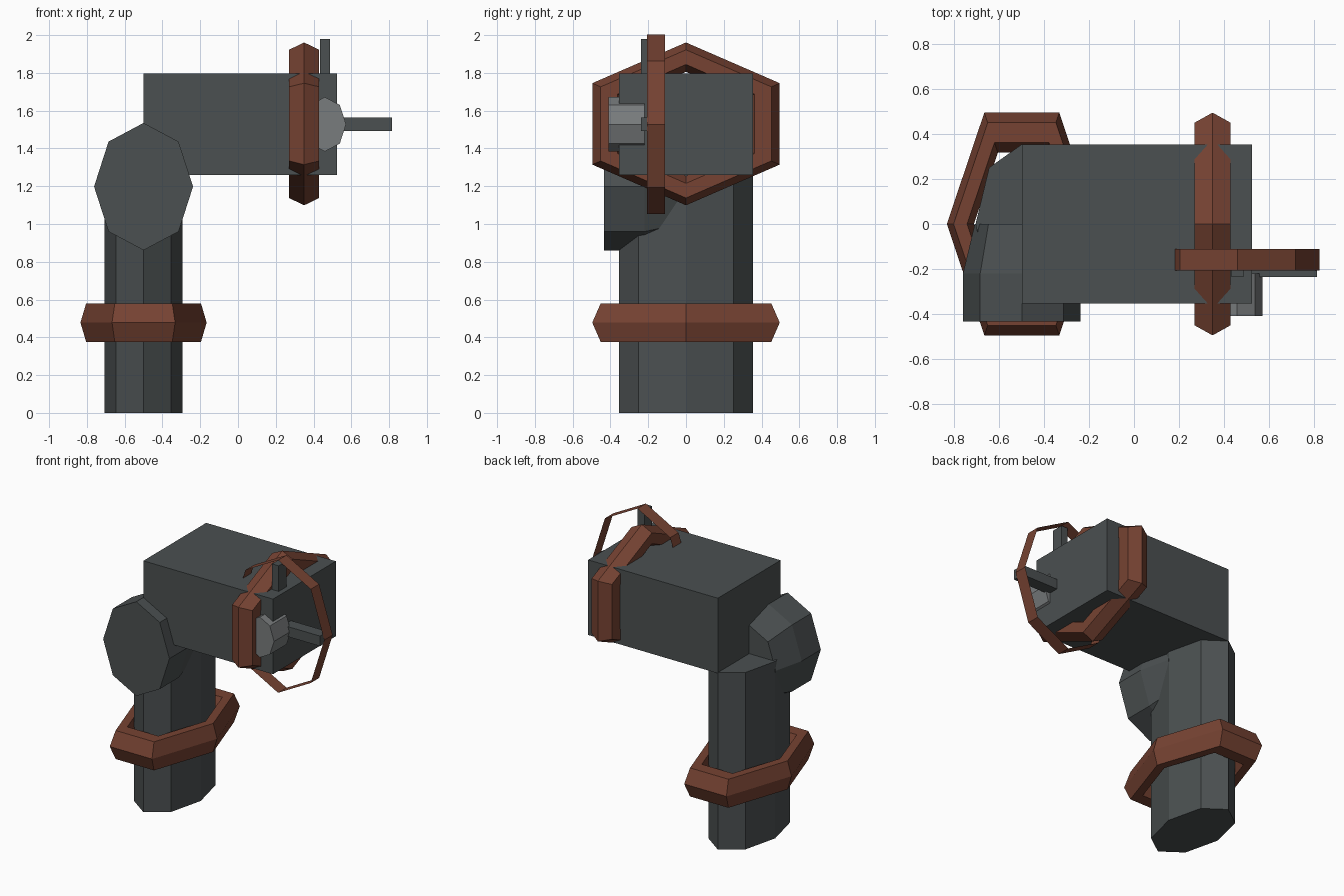
import bpy, bmesh
from math import cos, sin, pi, tau

if "Cube" in bpy.data.objects:
    bpy.data.objects.remove(bpy.data.objects["Cube"])


def material(name, rgb):
    m = bpy.data.materials.new(name)
    m.diffuse_color = (*rgb, 1)
    m.use_nodes = True
    m.node_tree.nodes["Principled BSDF"].inputs["Base Color"].default_value = m.diffuse_color
    return m


IRON = material("dark_iron", (0.07, 0.08, 0.082))
COPPER = material("copper", (0.18, 0.055, 0.032))
STEEL = material("steel", (0.19, 0.2, 0.205))


def finish(bm, name, mat):
    bmesh.ops.recalc_face_normals(bm, faces=bm.faces)
    me = bpy.data.meshes.new(name)
    bm.to_mesh(me)
    bm.free()
    me.materials.append(mat)
    ob = bpy.data.objects.new(name, me)
    bpy.context.collection.objects.link(ob)
    return ob


# maps (a, b, along-axis) to world coordinates
PLACE = {
    "z": lambda a, b, t: (a, b, t),
    "y": lambda a, b, t: (a, t, b),
    "x": lambda a, b, t: (t, b, a),
}


def loft(name, mat, axis, sides, center, radii, rings, caps=True, closed=False):
    """Polygon rings (offset along axis, scale) joined into one surface."""
    bm = bmesh.new()
    loops = []
    for t, s in rings:
        loops.append([bm.verts.new(PLACE[axis](
            center[0] + radii[0] * s * cos(tau * i / sides),
            center[1] + radii[1] * s * sin(tau * i / sides), t))
            for i in range(sides)])
    pairs = list(zip(loops, loops[1:]))
    if closed:
        pairs.append((loops[-1], loops[0]))
    for lo, hi in pairs:
        for i in range(sides):
            j = (i + 1) % sides
            bm.faces.new((lo[i], lo[j], hi[j], hi[i]))
    if caps and not closed:
        bm.faces.new(loops[0])
        bm.faces.new(loops[-1])
    return finish(bm, name, mat)


def box(name, mat, lo, hi):
    bm = bmesh.new()
    bmesh.ops.create_cube(bm, size=1)
    for v in bm.verts:
        v.co = [(l + h) / 2 + c * (h - l) for l, h, c in zip(lo, hi, v.co)]
    return finish(bm, name, mat)


def collar(name, axis, center, radii, t, half):
    """Six-sided ring with a six-sided section."""
    rings = [(t + half * sin(pi * k / 3) / sin(pi / 3), 0.82 + 0.18 * cos(pi * k / 3))
             for k in range(6)]
    return loft(name, COPPER, axis, 6, center, radii, rings, closed=True)


# pipe body: upright, elbow and horizontal housing
loft("upright_pipe", IRON, "z", 8, (-0.5, 0), (0.206, 0.355), [(0, 1), (1.265, 1)])
loft("elbow_joint", IRON, "y", 8, (-0.5, 1.198), (0.262, 0.337),
     [(-0.435, 1), (-0.22, 1), (0, 0.8)])
box("outlet_housing", IRON, (-0.5, -0.355, 1.26), (0.525, 0.355, 1.797))

# flange collars
collar("upright_collar", "z", (-0.5, 0), (0.334, 0.573), 0.478, 0.102)
collar("outlet_collar", "x", (1.53, 0), (0.431, 0.573), 0.35, 0.08)

# valve wheel: open rim band, two spokes and hub
loft("wheel_rim", COPPER, "y", 8, (0.462, 1.528), (0.365, 0.474),
     [(-0.207, 1), (-0.112, 1)], caps=False)
box("wheel_spoke_upper", IRON, (0.435, -0.237, 1.53), (0.488, -0.15, 1.98))
box("wheel_spoke_side", IRON, (0.46, -0.237, 1.493), (0.815, -0.15, 1.565))
loft("wheel_hub", STEEL, "y", 8, (0.46, 1.528), (0.112, 0.144), [(-0.41, 1), (-0.22, 1)])
